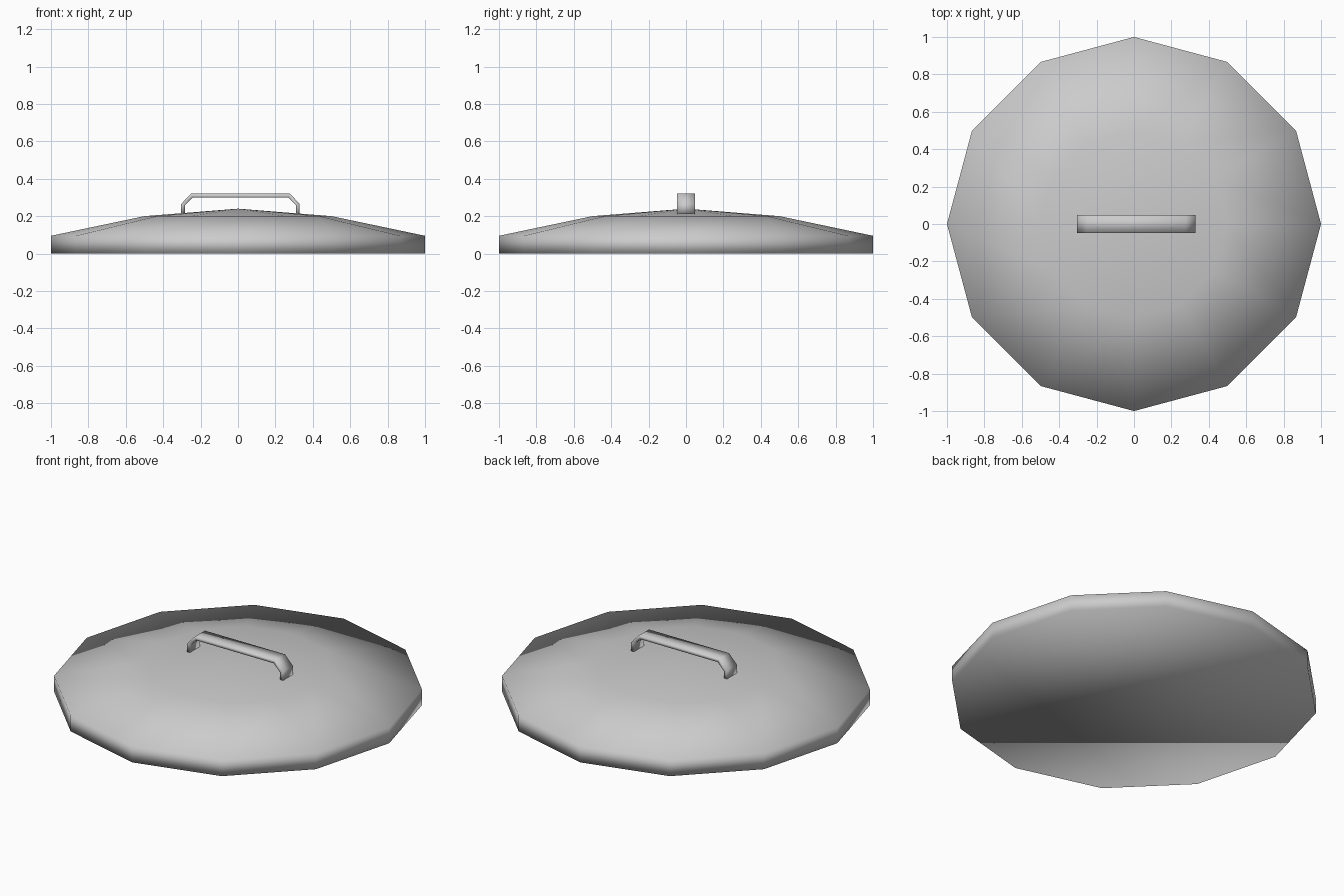
import bpy, bmesh, math

cube = bpy.data.objects.get("Cube")
if cube:
    bpy.data.objects.remove(cube, do_unlink=True)

metal = bpy.data.materials.new("brushed_grey_metal")
metal.use_nodes = True
GREY = (0.6, 0.6, 0.6, 1)
metal.diffuse_color = GREY
metal.node_tree.nodes["Principled BSDF"].inputs["Base Color"].default_value = GREY


def make_object(name, bm):
    bmesh.ops.recalc_face_normals(bm, faces=bm.faces)
    for face in bm.faces:
        face.smooth = True
    mesh = bpy.data.meshes.new(name)
    bm.to_mesh(mesh)
    bm.free()
    mesh.materials.append(metal)
    obj = bpy.data.objects.new(name, mesh)
    bpy.context.collection.objects.link(obj)
    return obj


# Lid: twelve-sided rim, shallow dome rising to a point, closed flat underside
SIDES = 12
bm = bmesh.new()
rings = []
for radius, z in [(1, 0), (1, 0.095), (0.5, 0.2)]:
    angles = [math.tau * i / SIDES for i in range(SIDES)]
    rings.append([bm.verts.new((radius * math.cos(a), radius * math.sin(a), z)) for a in angles])
apex = bm.verts.new((0, 0, 0.24))
bm.faces.new(rings[0][::-1])
for i in range(SIDES):
    j = (i + 1) % SIDES
    for low, high in zip(rings, rings[1:]):
        bm.faces.new((low[i], low[j], high[j], high[i]))
    bm.faces.new((rings[-1][i], rings[-1][j], apex))
make_object("lid", bm)

# Handle: flat strap bent into a bridge with chamfered corners
CENTRE_X, HALF_WIDTH = 0.013, 0.047
right_half = [  # outer point, inner point
    ((0.317, 0.21), (0.297, 0.21)),
    ((0.317, 0.265), (0.297, 0.257)),
    ((0.265, 0.32), (0.256, 0.3)),
]
path = right_half + [((-o[0], o[1]), (-n[0], n[1])) for o, n in reversed(right_half)]
bm = bmesh.new()
sections = []
for outer, inner in path:
    corners = [(outer, -1), (outer, 1), (inner, 1), (inner, -1)]
    sections.append([bm.verts.new((CENTRE_X + p[0], s * HALF_WIDTH, p[1])) for p, s in corners])
for a, b in zip(sections, sections[1:]):
    for i in range(4):
        j = (i + 1) % 4
        bm.faces.new((a[i], a[j], b[j], b[i]))
bm.faces.new(sections[0])
bm.faces.new(sections[-1])
make_object("handle", bm)
